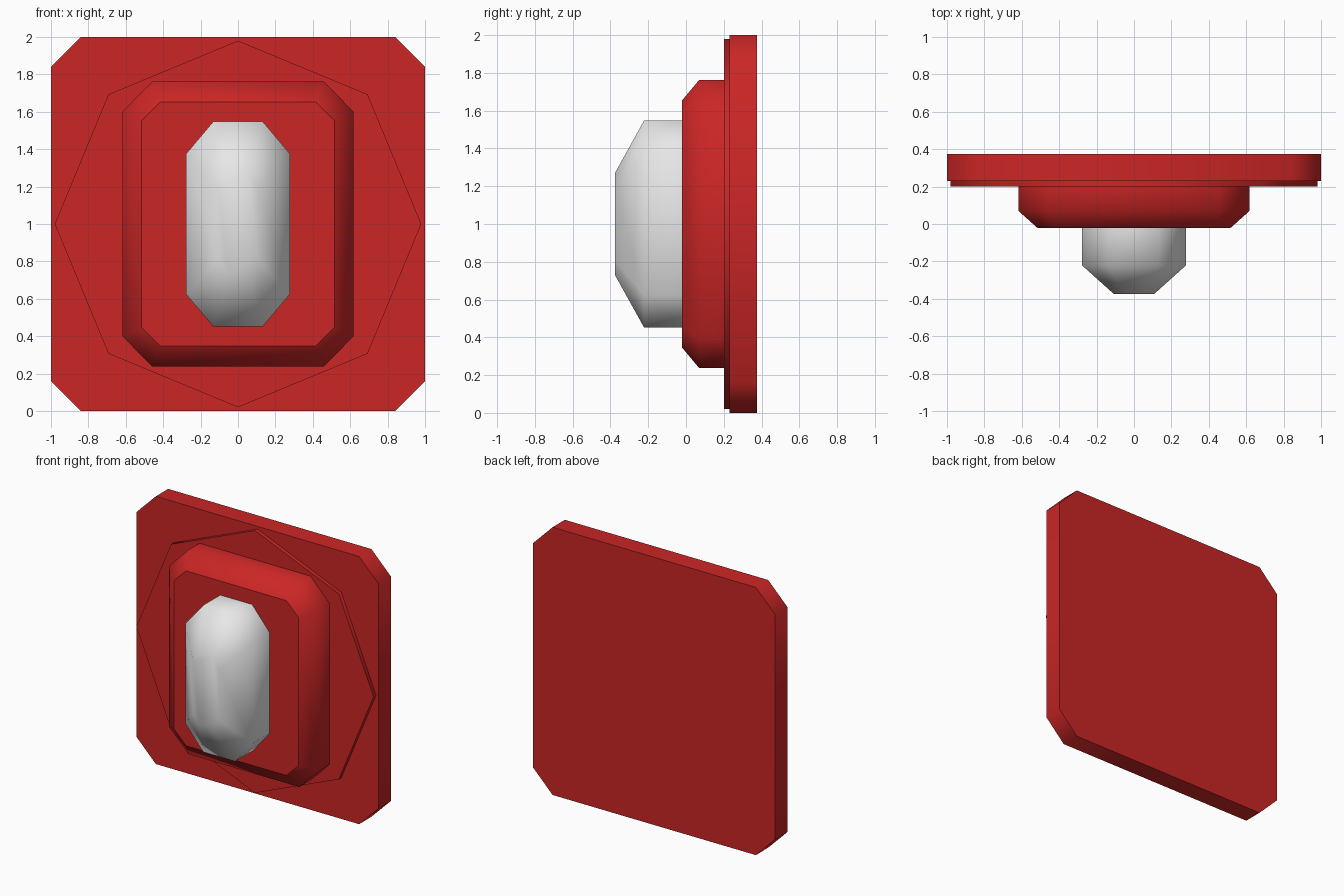
import bpy, bmesh, math

if "Cube" in bpy.data.objects:
    bpy.data.objects.remove(bpy.data.objects["Cube"])

def material(name, rgb):
    m = bpy.data.materials.new(name)
    m.diffuse_color = (*rgb, 1)
    m.use_nodes = True
    m.node_tree.nodes["Principled BSDF"].inputs["Base Color"].default_value = m.diffuse_color
    return m

red = material("red", (0.60, 0.019, 0.019))
white = material("off_white", (0.80, 0.80, 0.80))

def clipped_rect(y, w, h, cx, cz):
    """Rectangle ring with clipped corners: half width w, half height h."""
    pts = [(w, h - cz), (w - cx, h), (cx - w, h), (-w, h - cz),
           (-w, cz - h), (cx - w, -h), (w - cx, -h), (w, cz - h)]
    return [(x, y, z + 1) for x, z in pts]

def octagon(y, r):
    """Octagon ring with a corner pointing up."""
    return [(r * math.cos(i * math.pi / 4), y, 1 + r * math.sin(i * math.pi / 4))
            for i in range(8)]

def loft(name, rings, mat, sharp_front=True):
    """Join rings from back to front, cap both ends, smooth the walls."""
    bm = bmesh.new()
    loops = [[bm.verts.new(p) for p in ring] for ring in rings]
    for a, b in zip(loops, loops[1:]):
        for i in range(8):
            j = (i + 1) % 8
            bm.faces.new((a[i], a[j], b[j], b[i]))
    caps = [bm.faces.new(loops[0]), bm.faces.new(loops[-1])]
    bmesh.ops.recalc_face_normals(bm, faces=bm.faces[:])
    for f in bm.faces:
        f.smooth = True
    for cap in caps if sharp_front else caps[:1]:
        for e in cap.edges:
            e.smooth = False
    mesh = bpy.data.meshes.new(name)
    bm.to_mesh(mesh)
    bm.free()
    mesh.materials.append(mat)
    ob = bpy.data.objects.new(name, mesh)
    bpy.context.collection.objects.link(ob)
    return ob

# square back plate with clipped corners
loft("back_plate", [clipped_rect(0.375, 1, 1, 0.16, 0.16),
                    clipped_rect(0.23, 1, 1, 0.16, 0.16)], red)

# thin octagonal disc on the plate
loft("octagon_disc", [octagon(0.235, 0.98), octagon(0.20, 0.98)], red)

# raised housing with a bevelled front rim
loft("housing", [clipped_rect(0.205, 0.618, 0.763, 0.16, 0.163),
                 clipped_rect(0.07, 0.618, 0.763, 0.16, 0.163),
                 clipped_rect(-0.022, 0.515, 0.653, 0.10, 0.10)], red)

# rounded push button
loft("button", [clipped_rect(-0.02, 0.277, 0.548, 0.145, 0.172),
                clipped_rect(-0.222, 0.277, 0.548, 0.145, 0.172),
                clipped_rect(-0.375, 0.107, 0.272, 0.055, 0.085)], white,
     sharp_front=False)
